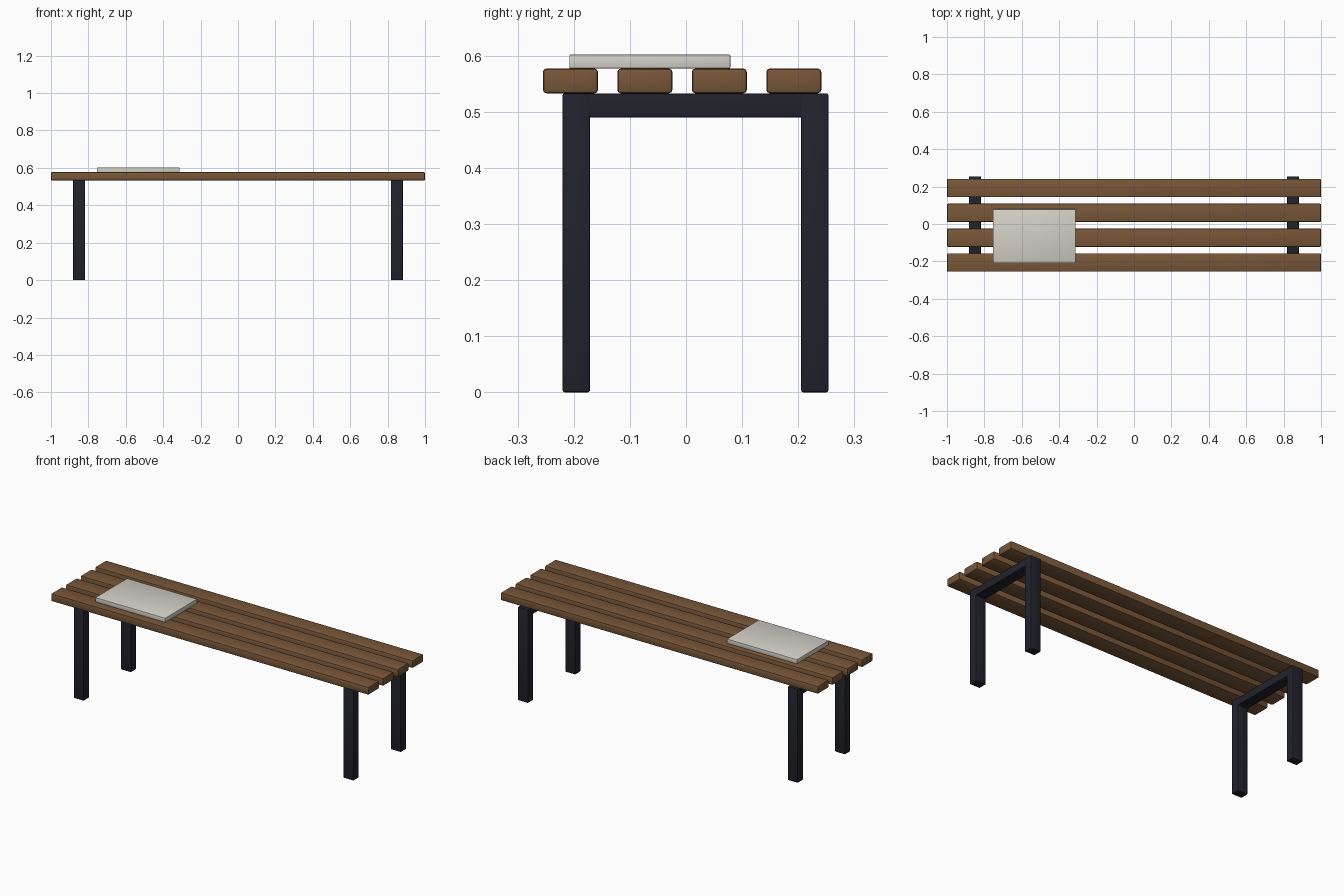
import bpy
import math

if "Cube" in bpy.data.objects:
    bpy.data.objects.remove(bpy.data.objects["Cube"], do_unlink=True)


def material(name, color):
    mat = bpy.data.materials.new(name)
    mat.use_nodes = True
    mat.diffuse_color = (*color, 1)
    mat.node_tree.nodes["Principled BSDF"].inputs["Base Color"].default_value = (*color, 1)
    return mat


wood = material("brown wood", (0.19, 0.095, 0.04))
steel = material("dark steel", (0.016, 0.016, 0.026))
paper = material("pale paper", (0.66, 0.64, 0.57))


def box(name, low, high, mat, bevel):
    """Bevelled box spanning two opposite corners."""
    center = [(a + b) / 2 for a, b in zip(low, high)]
    bpy.ops.mesh.primitive_cube_add(size=1, location=center)
    obj = bpy.context.object
    obj.name = name
    obj.scale = [b - a for a, b in zip(low, high)]
    bpy.ops.object.transform_apply(location=False, rotation=False, scale=True)
    mod = obj.modifiers.new("rounded edges", "BEVEL")
    mod.width = bevel
    mod.segments = 2
    bpy.ops.object.modifier_apply(modifier=mod.name)
    bpy.ops.object.shade_smooth_by_angle(angle=math.radians(35))
    obj.data.materials.append(mat)
    return obj


LEG_TOP, SEAT_TOP = 0.533, 0.577

# Seat slats
for i in range(4):
    y = -0.255 + i * 0.1327
    box(f"seat_slat_{i + 1}", (-1, y, LEG_TOP), (1, y + 0.098, SEAT_TOP), wood, 0.006)

# Leg frames: two posts and a crossbar at each end
for side, x in (("right", -0.85), ("left", 0.85)):
    x0, x1 = x - 0.032, x + 0.032
    box(f"front_{side}_leg", (x0, -0.22, 0), (x1, -0.171, LEG_TOP), steel, 0.004)
    box(f"back_{side}_leg", (x0, 0.205, 0), (x1, 0.254, LEG_TOP), steel, 0.004)
    box(f"{side}_crossbar", (x0 + 0.001, -0.2, 0.49), (x1 - 0.001, 0.234, LEG_TOP - 0.0005),
        steel, 0.003)

# Folded newspaper lying on the seat
box("newspaper", (-0.754, -0.208, SEAT_TOP), (-0.313, 0.079, 0.602), paper, 0.002)
